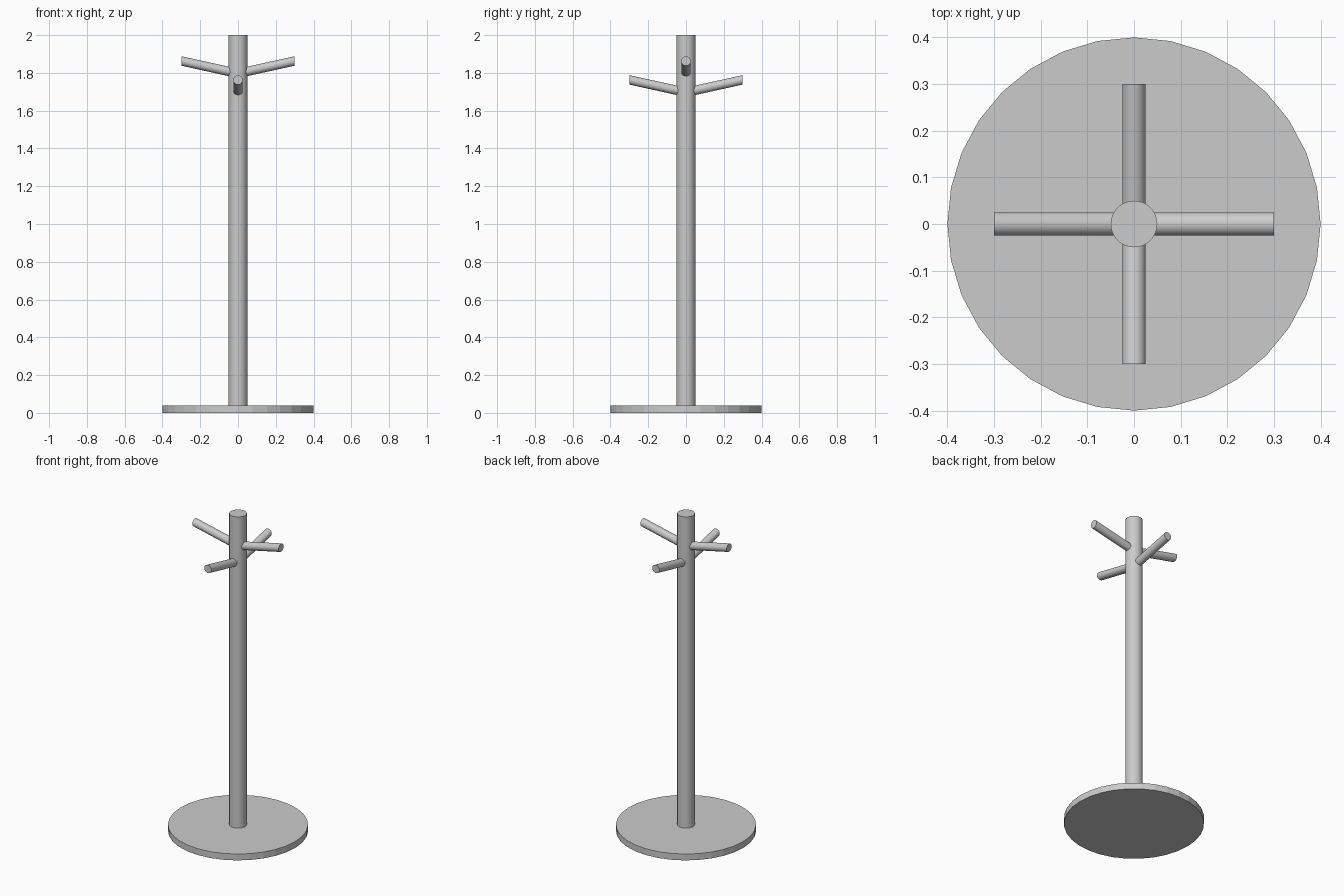
import bpy, bmesh
from math import radians
from mathutils import Matrix

if "Cube" in bpy.data.objects:
    bpy.data.objects.remove(bpy.data.objects["Cube"])


def rod(name, radius, z0, z1, sides=32, smooth=False):
    """Upright capped cylinder from z0 to z1."""
    bpy.ops.mesh.primitive_cylinder_add(vertices=sides, radius=radius,
                                        depth=z1 - z0, location=(0, 0, (z0 + z1) / 2))
    ob = bpy.context.object
    ob.name = name
    if smooth:
        bpy.ops.object.shade_smooth_by_angle(angle=radians(30))
    return ob


def peg(name, angle, height):
    """Sloping peg with upright ends: a horizontal rod sheared upward."""
    start, end, rise = 0.04, 0.30, 0.22
    ob = rod(name, 0.025, start, end, 32, True)
    ob.location = (0, 0, 0)
    bm = bmesh.new()
    bm.from_mesh(ob.data)
    bm.transform(Matrix.Translation((0, 0, (start + end) / 2)))
    bm.transform(Matrix.Rotation(radians(90), 4, 'Y'))
    for v in bm.verts:
        v.co.z += height + rise * v.co.x
    bm.transform(Matrix.Rotation(radians(angle), 4, 'Z'))
    bm.to_mesh(ob.data)
    bm.free()


# Round foot and pole
rod("base", 0.40, 0.0, 0.04)
rod("pole", 0.05, 0.02, 2.0, 32, True)

# Upper pegs left and right, lower pegs front and back
for name, angle, height in (("right_peg", 0, 1.797), ("left_peg", 180, 1.797),
                            ("back_peg", 90, 1.697), ("front_peg", 270, 1.697)):
    peg(name, angle, height)
